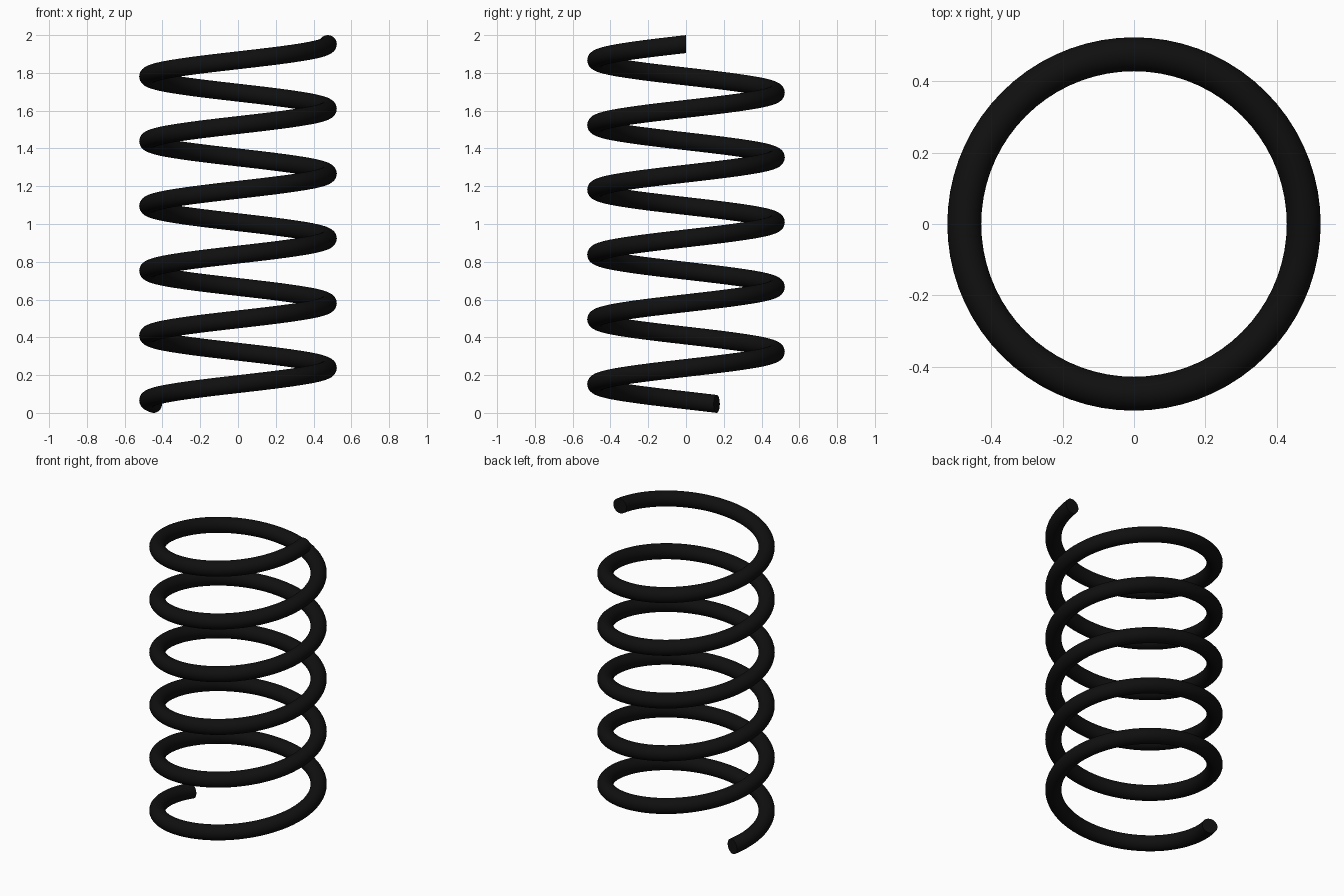
import bpy, bmesh
from math import sin, cos, radians, tau

if "Cube" in bpy.data.objects:
    bpy.data.objects.remove(bpy.data.objects["Cube"])

COIL_R, WIRE_R = 0.4755, 0.0475
START, END = radians(160), radians(2160)
Z0, Z1 = WIRE_R, 2 - WIRE_R
STEPS, SIDES = 400, 32

# Coiled wire: a round section swept upward around the z axis
bm = bmesh.new()
rings = []
for i in range(STEPS + 1):
    t = i / STEPS
    a = START + (END - START) * t
    z = Z0 + (Z1 - Z0) * t
    ring = []
    for k in range(SIDES):
        p = tau * k / SIDES
        r = COIL_R + WIRE_R * cos(p)
        ring.append(bm.verts.new((r * cos(a), r * sin(a), z + WIRE_R * sin(p))))
    rings.append(ring)

for lo, hi in zip(rings, rings[1:]):
    for k in range(SIDES):
        n = (k + 1) % SIDES
        bm.faces.new((lo[k], lo[n], hi[n], hi[k]))

# Flat cut ends
bm.faces.new(rings[0])
bm.faces.new(rings[-1])
bmesh.ops.recalc_face_normals(bm, faces=bm.faces[:])

mesh = bpy.data.meshes.new("coil_spring")
bm.to_mesh(mesh)
bm.free()
spring = bpy.data.objects.new("coil_spring", mesh)
bpy.context.collection.objects.link(spring)

# Black finish
black = bpy.data.materials.new("black_wire")
black.diffuse_color = (0.005, 0.005, 0.005, 1)
black.use_nodes = True
black.node_tree.nodes["Principled BSDF"].inputs["Base Color"].default_value = black.diffuse_color
mesh.materials.append(black)

bpy.context.view_layer.objects.active = spring
spring.select_set(True)
bpy.ops.object.shade_smooth_by_angle(angle=radians(40))
